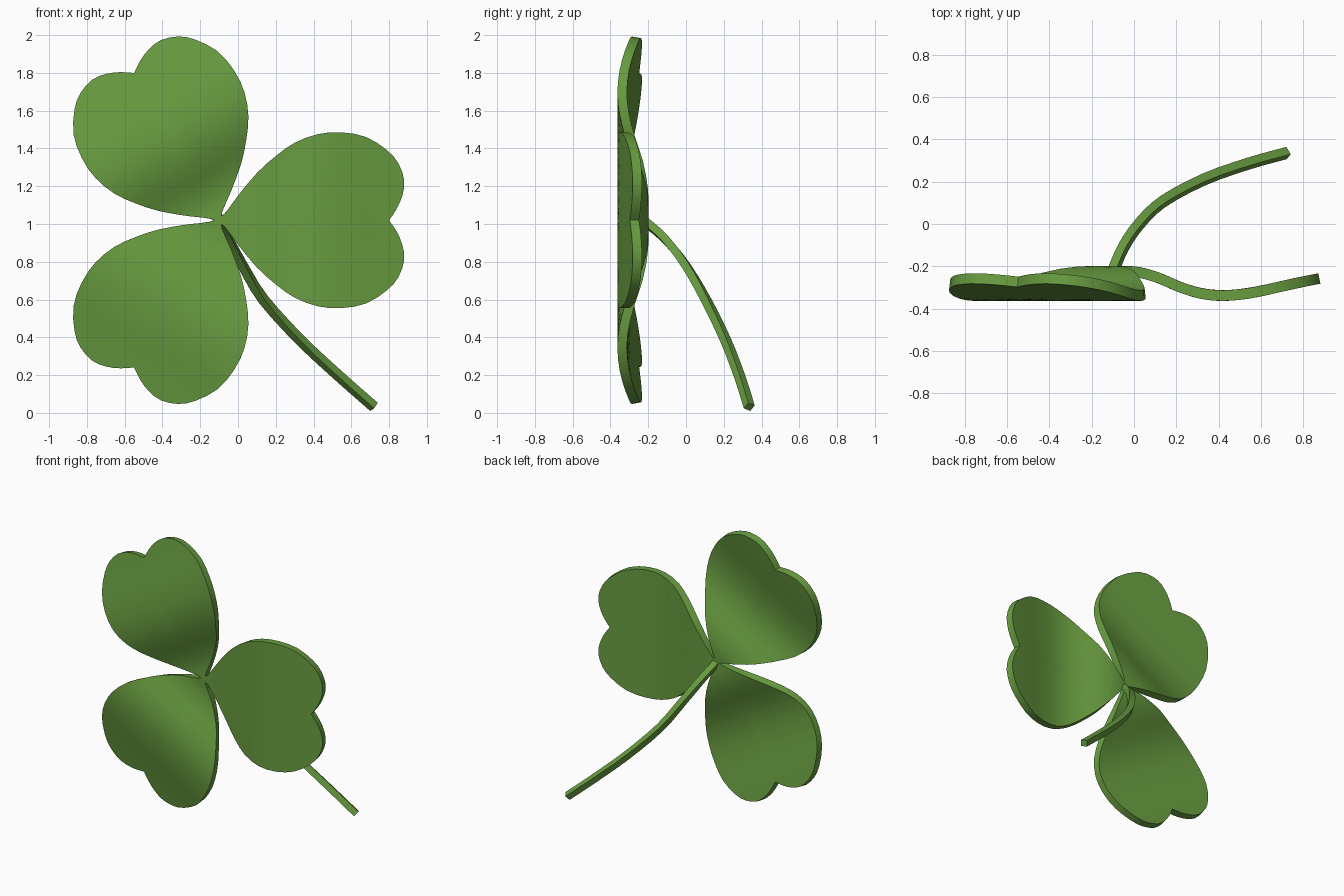
import bpy, bmesh, math
from mathutils import Vector

cube = bpy.data.objects.get("Cube")
if cube:
    bpy.data.objects.remove(cube, do_unlink=True)

green = bpy.data.materials.new("leaf_green")
green.use_nodes = True
colour = (0.138, 0.332, 0.051, 1)
green.diffuse_color = colour
green.node_tree.nodes["Principled BSDF"].inputs["Base Color"].default_value = colour

CENTRE = Vector((-0.1, 0, 1.02))
THICKNESS = 0.05


def spline(points, steps):
    """Catmull-Rom curve through the points."""
    pts = [Vector(p) for p in points]
    pts = [2 * pts[0] - pts[1]] + pts + [2 * pts[-1] - pts[-2]]
    out = []
    for a, b, c, d in zip(pts, pts[1:], pts[2:], pts[3:]):
        for i in range(steps):
            t = i / steps
            out.append(0.5 * (2 * b + (c - a) * t + (2 * a - 5 * b + 4 * c - d) * t ** 2
                              + (3 * b - a - 3 * c + d) * t ** 3))
    return out + [pts[-2]]


def finish(name, bm):
    bmesh.ops.remove_doubles(bm, verts=bm.verts, dist=0.0005)
    mesh = bpy.data.meshes.new(name)
    bm.to_mesh(mesh)
    bm.free()
    mesh.materials.append(green)
    obj = bpy.data.objects.new(name, mesh)
    bpy.context.collection.objects.link(obj)
    bpy.ops.object.select_all(action="DESELECT")
    obj.select_set(True)
    bpy.context.view_layer.objects.active = obj
    return obj


# Half outline of a heart leaf: distance along the midrib, half width
outline = spline([(0, 0.02), (0.03, 0.035), (0.1, 0.13), (0.2, 0.25), (0.3, 0.34),
                  (0.4, 0.41), (0.52, 0.455), (0.65, 0.465), (0.78, 0.44), (0.89, 0.37),
                  (0.95, 0.3), (0.98, 0.21), (0.97, 0.13), (0.94, 0.06), (0.9, 0)], 2)
# Front surface depth along the midrib
wave = spline([(0, -0.25), (0.1, -0.25), (0.2, -0.275), (0.3, -0.318), (0.4, -0.35),
               (0.5, -0.363), (0.6, -0.358), (0.7, -0.342), (0.85, -0.308), (1, -0.278)], 4)


def depth(u):
    for a, b in zip(wave, wave[1:]):
        if u <= b.x:
            return a.y + (b.y - a.y) * (u - a.x) / (b.x - a.x)
    return wave[-1].y


def leaf(name, angle):
    bm = bmesh.new()
    along = Vector((math.cos(angle), 0, math.sin(angle)))
    across = Vector((-math.sin(angle), 0, math.cos(angle)))
    half = 6
    rows = []
    for i, edge in enumerate(outline):
        rib = 0.9 * i / (len(outline) - 1)
        row = []
        for j in range(-half, half + 1):
            s = j / half
            u = rib + (edge.x - rib) * abs(s)
            row.append(bm.verts.new(CENTRE + along * u + across * edge.y * s
                                    + Vector((0, depth(u), 0))))
        rows.append(row)
    for r, q in zip(rows, rows[1:]):
        for j in range(2 * half):
            bm.faces.new((r[j], q[j], q[j + 1], r[j + 1]))
    obj = finish(name, bm)
    solid = obj.modifiers.new("thickness", "SOLIDIFY")
    solid.thickness = THICKNESS
    solid.offset = -1
    bpy.ops.object.modifier_apply(modifier=solid.name)
    bpy.ops.object.shade_smooth_by_angle(angle=math.radians(40))


for name, degrees in (("left_leaf", 0), ("upper_right_leaf", 120), ("lower_right_leaf", 240)):
    leaf(name, math.radians(degrees))

# Square stem, curving back and down from the middle
path = spline([(-0.1, -0.225, 1.02), (-0.05, -0.11, 0.92), (0.025, 0, 0.78),
               (0.135, 0.105, 0.6), (0.33, 0.21, 0.385), (0.54, 0.285, 0.19),
               (0.72, 0.335, 0.032)], 3)
bm = bmesh.new()
rings = []
for i, p in enumerate(path):
    t = (path[min(i + 1, len(path) - 1)] - path[max(i - 1, 0)]).normalized()
    up = Vector((0, 0, 1))
    up = (up - t * up.dot(t)).normalized()
    side = t.cross(up)
    ring = []
    for k in range(4):
        a = math.radians(20 + 90 * k)
        ring.append(bm.verts.new(p + 0.03 * (up * math.cos(a) + side * math.sin(a))))
    rings.append(ring)
for r, q in zip(rings, rings[1:]):
    for k in range(4):
        n = (k + 1) % 4
        bm.faces.new((r[k], r[n], q[n], q[k]))
bm.faces.new(rings[0])
bm.faces.new(rings[-1])
bmesh.ops.recalc_face_normals(bm, faces=bm.faces)
finish("stem", bm)
bpy.ops.object.shade_smooth_by_angle(angle=math.radians(40))
